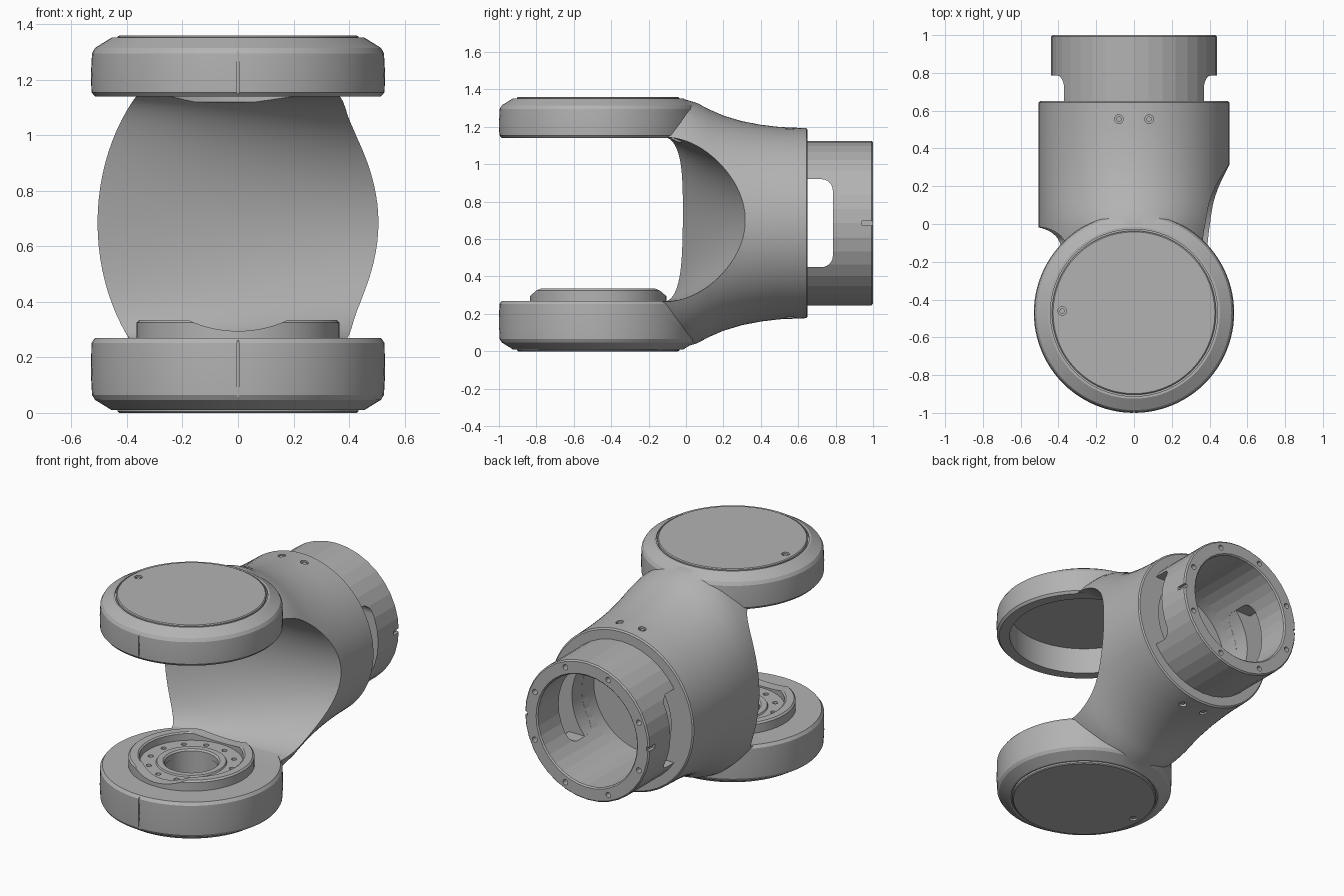
import bpy, bmesh, math
from mathutils import Matrix, Vector

old = bpy.data.objects.get("Cube")
if old:
    bpy.data.objects.remove(old, do_unlink=True)

grey = bpy.data.materials.new("light_grey_metal")
grey.use_nodes = True
colour = (0.45, 0.45, 0.45, 1)
grey.diffuse_color = colour
grey.node_tree.nodes["Principled BSDF"].inputs["Base Color"].default_value = colour

ZC = 0.685      # height of the tube axis
DY = -0.47      # position of the fork discs
parts = []


def finish(name, bm, keep=True):
    bmesh.ops.recalc_face_normals(bm, faces=bm.faces)
    mesh = bpy.data.meshes.new(name)
    bm.to_mesh(mesh)
    bm.free()
    ob = bpy.data.objects.new(name, mesh)
    bpy.context.collection.objects.link(ob)
    if keep:
        parts.append(ob)
    return ob


def skin(bm, rings, closed=False):
    """Join a list of equal vertex rings; cap the ends unless closed."""
    n = len(rings[0])
    pairs = list(zip(rings, rings[1:]))
    if closed:
        pairs.append((rings[-1], rings[0]))
    else:
        bm.faces.new(rings[0])
        bm.faces.new(rings[-1])
    for a, b in pairs:
        for i in range(n):
            j = (i + 1) % n
            bm.faces.new((a[i], a[j], b[j], b[i]))


def lathe(name, profile, centre, axis="Z", seg=96, closed=False, keep=True):
    """Turn (radius, position) pairs about an axis through centre."""
    bm = bmesh.new()
    rings = []
    for r, h in profile:
        ring = []
        for i in range(seg):
            t = math.tau * i / seg
            a, b = r * math.cos(t), r * math.sin(t)
            p = Vector((a, b, h)) if axis == "Z" else Vector((a, h, b))
            ring.append(bm.verts.new(p + Vector(centre)))
        rings.append(ring)
    skin(bm, rings, closed)
    return finish(name, bm, keep)


def rod(r, lo, hi, centre, axis="Z", seg=96):
    return lathe("cutter", [(r, lo), (r, hi)], centre, axis, seg, keep=False)


def box(name, lo, hi, keep=False, round_x=0):
    bm = bmesh.new()
    lo, hi = Vector(lo), Vector(hi)
    size = Matrix.Diagonal((*(hi - lo), 1))
    bmesh.ops.create_cube(bm, size=1, matrix=Matrix.Translation((lo + hi) / 2) @ size)
    if round_x:
        edges = [e for e in bm.edges if abs(e.verts[0].co.x - e.verts[1].co.x) > 0.01]
        bmesh.ops.bevel(bm, geom=edges, offset=round_x, segments=6, profile=0.5, affect="EDGES")
    return finish(name, bm, keep)


def boolean(ob, other, kind="DIFFERENCE"):
    mod = ob.modifiers.new("cut", "BOOLEAN")
    mod.operation, mod.solver, mod.object = kind, "EXACT", other
    bpy.context.view_layer.objects.active = ob
    bpy.ops.object.modifier_apply(modifier=mod.name)
    if other in parts:
        parts.remove(other)
    bpy.data.objects.remove(other, do_unlink=True)


# Housing: round at the back, growing into a tall oval at the fork
bm = bmesh.new()
stations = [(0.65, 0.498), (0.643, 0.508), (0.5, 0.514), (0.4, 0.526), (0.3, 0.545), (0.2, 0.575),
            (0.12, 0.61), (0.06, 0.642), (0, 0.66), (-0.06, 0.662), (-0.15, 0.655)]
rings = []
for y, tall in stations:
    wide = min(0.506, tall)
    turn = [math.tau * i / 96 for i in range(96)]
    rings.append([bm.verts.new((wide * math.cos(t), y, ZC + tall * math.sin(t))) for t in turn])
skin(bm, rings)
fork = finish("fork_housing", bm)

# Slanted throat between the fork arms
bm = bmesh.new()
rings = []
for k in range(13):
    x = -0.6 + k * 0.1
    depth = 0.27 + 0.33 * x
    ring = [(x, -1.3, 0.265), (x, -1.3, 1.145)]
    for i in range(41):
        t = math.pi * (0.5 - i / 40)
        ring.append((x, -0.12 + depth * math.cos(t), 0.705 + 0.44 * math.sin(t)))
    rings.append([bm.verts.new(p) for p in ring])
skin(bm, rings)
boolean(fork, finish("throat_cutter", bm, False))

# Fork discs
upper = lathe("upper_disc", [(0.515, 1.14), (0.528, 1.155), (0.53, 1.22), (0.526, 1.295),
                             (0.515, 1.315), (0.455, 1.352)], (0, DY, 0))
lower = lathe("lower_disc", [(0.455, 0.01), (0.515, 0.047), (0.526, 0.065), (0.53, 0.14),
                             (0.528, 0.252), (0.515, 0.27)], (0, DY, 0))
boolean(fork, upper, "UNION")
boolean(fork, lower, "UNION")

# Hollow upper arm, cap seats, drive opening, tube bore and front seam
boolean(fork, rod(0.45, 1.12, 1.31, (0, DY, 0)))
boolean(fork, rod(0.442, 1.342, 1.5, (0, DY, 0)))
boolean(fork, rod(0.442, -0.1, 0.02, (0, DY, 0)))
boolean(fork, rod(0.16, 0.08, 0.5, (0, DY, 0)))
boolean(fork, rod(0.35, 0.43, 0.8, (0, 0, ZC), "Y"))
boolean(fork, box("seam", (-0.003, -1.02, -0.1), (0.003, -0.992, 1.5)))


def screw(name, ob, x, y, top, up):
    """Countersunk screw: a round pit with a stud inside, facing up or down."""
    pit = sorted((top - up * 0.025, top + up * 0.1))
    boolean(ob, rod(0.023, *pit, (x, y, 0), seg=20))
    stud = sorted((top - up * 0.03, top - up * 0.006))
    lathe(name, [(0.014, stud[0]), (0.014, stud[1])], (x, y, 0), seg=16)


# Cover plates and screws on both sides
for side, up, face in (("upper", 1, 1.36), ("lower", -1, 0.0)):
    cap = lathe(side + "_cap", [(0.434, face - up * 0.03), (0.434, face - up * 0.005),
                                (0.428, face)], (0, DY, 0))
    screw(side + "_cap_screw", cap, -0.38, -0.46, face, up)
    for x in (-0.08, 0.08):
        screw(side + "_housing_screw", fork, x, 0.555, ZC + up * 0.505, up)

# Drive flange with clearance scallops and bolt circle
flange = lathe("drive_flange", [(0.365, 0.25), (0.365, 0.325), (0.355, 0.335), (0.31, 0.335),
                                (0.3, 0.328), (0.3, 0.285), (0.205, 0.285), (0.2, 0.294),
                                (0.165, 0.294), (0.155, 0.285), (0.155, 0.25)],
               (0, DY, 0), closed=True)
boolean(flange, rod(0.425, -1.2, 0.2, (0, 0, 0.72), "Y", 128))
for i in range(12):
    t = math.tau * (i + 0.5) / 12
    spot = (0.25 * math.cos(t), DY + 0.25 * math.sin(t), 0)
    boolean(flange, rod(0.016, 0.26, 0.4, spot, seg=12))

# Brackets inside the upper arm
for x in (-0.2, 0.2):
    box("inner_bracket", (x - 0.09, -0.17, 1.25), (x + 0.09, -0.1, 1.312), True)

# Rear tube with side windows, bolt holes and key slots
tube = lathe("rear_tube", [(0.44, 0.5), (0.44, 0.992), (0.432, 1.0), (0.358, 1.0), (0.35, 0.992),
                           (0.35, 0.5)], (0, 0, ZC), "Y", 36, True)
boolean(tube, box("window", (-0.6, 0.55, 0.45), (0.6, 0.785, 0.92), round_x=0.06))
for i in range(8):
    t = math.tau * (i + 0.5) / 8
    spot = (0.397 * math.cos(t), 0, ZC + 0.397 * math.sin(t))
    boolean(tube, rod(0.017, 0.95, 1.1, spot, "Y", 14))
for s in (-1, 1):
    xs = sorted((s * 0.42, s * 0.5))
    boolean(tube, box("slot", (xs[0], 0.94, ZC - 0.012), (xs[1], 1.05, ZC + 0.012)))

# Material and shading
for ob in parts:
    ob.data.materials.clear()
    ob.data.materials.append(grey)
    for poly in ob.data.polygons:
        poly.material_index = 0
    bpy.ops.object.select_all(action="DESELECT")
    ob.select_set(True)
    bpy.context.view_layer.objects.active = ob
    if ob is not tube:
        bpy.ops.object.shade_smooth_by_angle(angle=math.radians(25))
